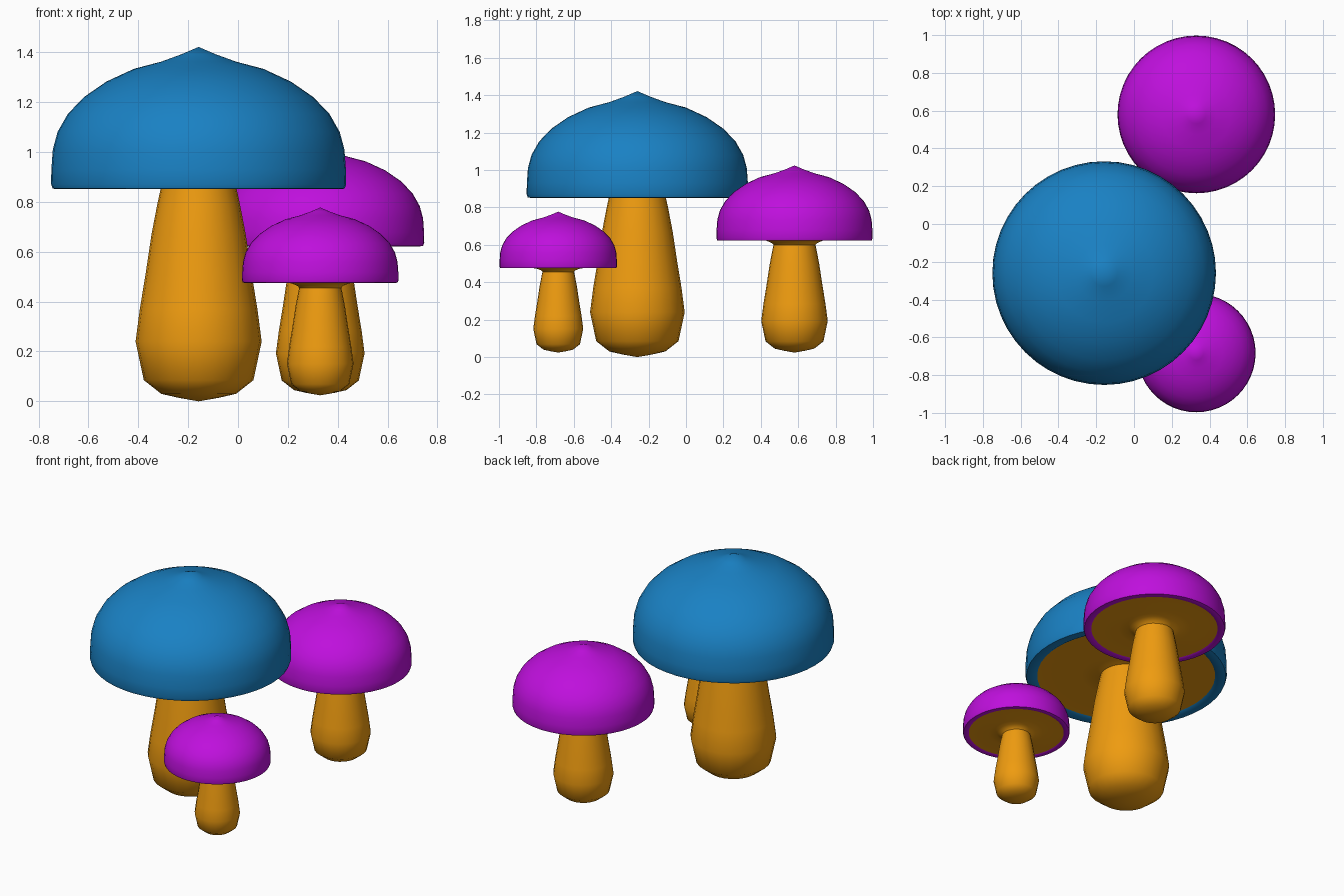
import bpy, bmesh, math

if "Cube" in bpy.data.objects:
    bpy.data.objects.remove(bpy.data.objects["Cube"])


def material(name, color):
    m = bpy.data.materials.new(name)
    m.diffuse_color = color
    m.use_nodes = True
    m.node_tree.nodes["Principled BSDF"].inputs["Base Color"].default_value = m.diffuse_color
    return m


blue = material("blue", (0.01, 0.22, 0.55, 1))
purple = material("purple", (0.52, 0.005, 0.72, 1))
orange = material("orange", (0.86, 0.33, 0.005, 1))


def lathe(name, profile, sides, loc, scale, mat):
    """Spin a (radius, height) profile around z; zero radius makes a pole."""
    bm = bmesh.new()
    rings = []
    for r, z in profile:
        n = sides if r > 0 else 1
        rings.append([bm.verts.new((r * math.cos(i * math.tau / sides),
                                    r * math.sin(i * math.tau / sides), z))
                      for i in range(n)])
    for a, b in zip(rings, rings[1:]):
        for i in range(sides):
            j = (i + 1) % sides
            quad = [a[i % len(a)], a[j % len(a)], b[j % len(b)], b[i % len(b)]]
            bm.faces.new(list(dict.fromkeys(quad)))
    bmesh.ops.recalc_face_normals(bm, faces=bm.faces)
    me = bpy.data.meshes.new(name)
    bm.to_mesh(me)
    bm.free()
    ob = bpy.data.objects.new(name, me)
    bpy.context.collection.objects.link(ob)
    ob.location = loc
    ob.scale = (scale,) * 3
    me.materials.append(mat)
    bpy.ops.object.select_all(action='DESELECT')
    ob.select_set(True)
    bpy.context.view_layer.objects.active = ob
    bpy.ops.object.shade_smooth_by_angle(angle=math.radians(45))


# Dome from the peak down to the rolled lip, heights above the rim
CAP = [(0, .571), (.07, .541), (.15, .512), (.26, .483), (.37, .432), (.46, .37),
       (.525, .302), (.566, .23), (.585, .16), (.591, .08), (.592, .02),
       (.586, .003), (.57, 0), (.535, .003), (.52, .012)]
# Bulbous foot tapering up to the neck
STEM = [(0, 0), (.08, .014), (.15, .03), (.22, .085), (.253, .24), (.236, .37),
        (.213, .51), (.189, .67), (.166, .79), (.153, .85), (.15, .87)]


def mushroom(name, loc, stem_scale, cap_scale, rim, drop, mat):
    x, y, z = loc
    lathe(name + "_cap", CAP, 48, (x, y, rim), cap_scale, mat)
    lathe(name + "_stem", STEM, 24, loc, stem_scale, orange)
    # Flat gill disc with a flared collar running down onto the stem
    neck = .153 * stem_scale / cap_scale
    gills = [(.54, .008), (.3, .008), (.215, .006 - drop),
             (neck + .02, -.012 - drop), (neck, -.035 - drop)]
    if drop == 0:
        gills = [(.54, .01), (.26, .015), (.2, .012), (neck, .0)]
    lathe(name + "_gills", gills, 48, (x, y, rim), cap_scale, orange)


mushroom("large_mushroom", (-.158, -.26, 0), 1, 1, .851, 0, blue)
mushroom("medium_mushroom", (.33, .58, .024), .703, .705, .622, .005, purple)
mushroom("small_mushroom", (.33, -.683, .024), .528, .53, .475, .01, purple)
